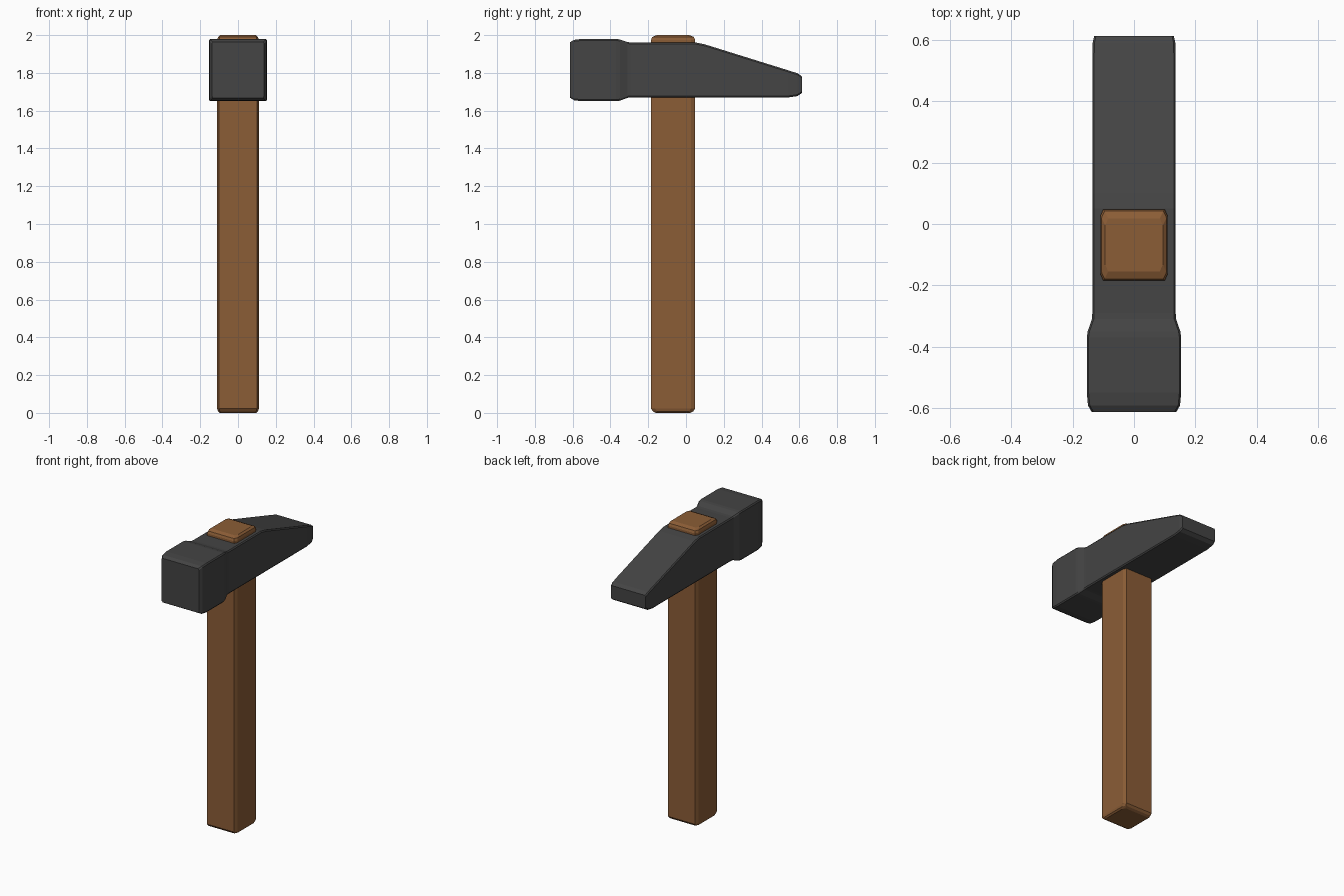
import bpy
import bmesh
from mathutils import Vector

cube = bpy.data.objects.get("Cube")
if cube:
    bpy.data.objects.remove(cube, do_unlink=True)


def make_material(name, color):
    mat = bpy.data.materials.new(name)
    mat.use_nodes = True
    mat.diffuse_color = color
    mat.node_tree.nodes["Principled BSDF"].inputs["Base Color"].default_value = color
    return mat


def chamfered_rect(u0, u1, v0, v1, cu, cv):
    """Rectangle outline with its four corners cut off."""
    return [(u0 + cu, v0), (u1 - cu, v0), (u1, v0 + cv), (u1, v1 - cv),
            (u1 - cu, v1), (u0 + cu, v1), (u0, v1 - cv), (u0, v0 + cv)]


def loft(name, rings, mat):
    """Skin a list of matching rings into a closed, flat-shaded solid."""
    bm = bmesh.new()
    loops = [[bm.verts.new(Vector(p)) for p in ring] for ring in rings]
    for a, b in zip(loops, loops[1:]):
        for i in range(len(a)):
            j = (i + 1) % len(a)
            bm.faces.new((a[i], a[j], b[j], b[i]))
    bm.faces.new(loops[0])
    bm.faces.new(loops[-1])
    bmesh.ops.recalc_face_normals(bm, faces=bm.faces)
    mesh = bpy.data.meshes.new(name)
    bm.to_mesh(mesh)
    bm.free()
    mesh.materials.append(mat)
    obj = bpy.data.objects.new(name, mesh)
    bpy.context.collection.objects.link(obj)
    return obj


iron = make_material("dark iron", (0.058, 0.058, 0.058, 1))
wood = make_material("brown wood", (0.26, 0.11, 0.037, 1))

# Hammer head: y position, half width, bottom, top; square face to wedge tip
head_sections = [
    (-0.613, 0.138, 1.668, 1.963),
    (-0.592, 0.150, 1.655, 1.975),
    (-0.550, 0.154, 1.650, 1.980),
    (-0.370, 0.154, 1.650, 1.980),
    (-0.350, 0.151, 1.653, 1.977),
    (-0.310, 0.137, 1.668, 1.963),
    (-0.290, 0.136, 1.670, 1.961),
    (0.050, 0.136, 1.670, 1.961),
    (0.100, 0.136, 1.670, 1.951),
    (0.540, 0.136, 1.670, 1.814),
    (0.590, 0.135, 1.677, 1.798),
    (0.613, 0.130, 1.693, 1.782),
]
loft("hammer_head",
     [[(x, y, z) for x, z in chamfered_rect(-w, w, lo, hi, 0.006, 0.008)]
      for y, w, lo, hi in head_sections], iron)

# Handle: height, inset across, inset along the head
handle_sections = [
    (0.0, 0.014, 0.025),
    (0.008, 0.004, 0.010),
    (0.022, 0.0, 0.0),
    (1.975, 0.0, 0.0),
    (1.990, 0.004, 0.006),
    (2.0, 0.016, 0.030),
]
loft("handle",
     [[(x, y, z) for x, y in chamfered_rect(-0.110 + dx, 0.110 - dx,
                                            -0.185 + dy, 0.048 - dy, 0.010, 0.022)]
      for z, dx, dy in handle_sections], wood)
